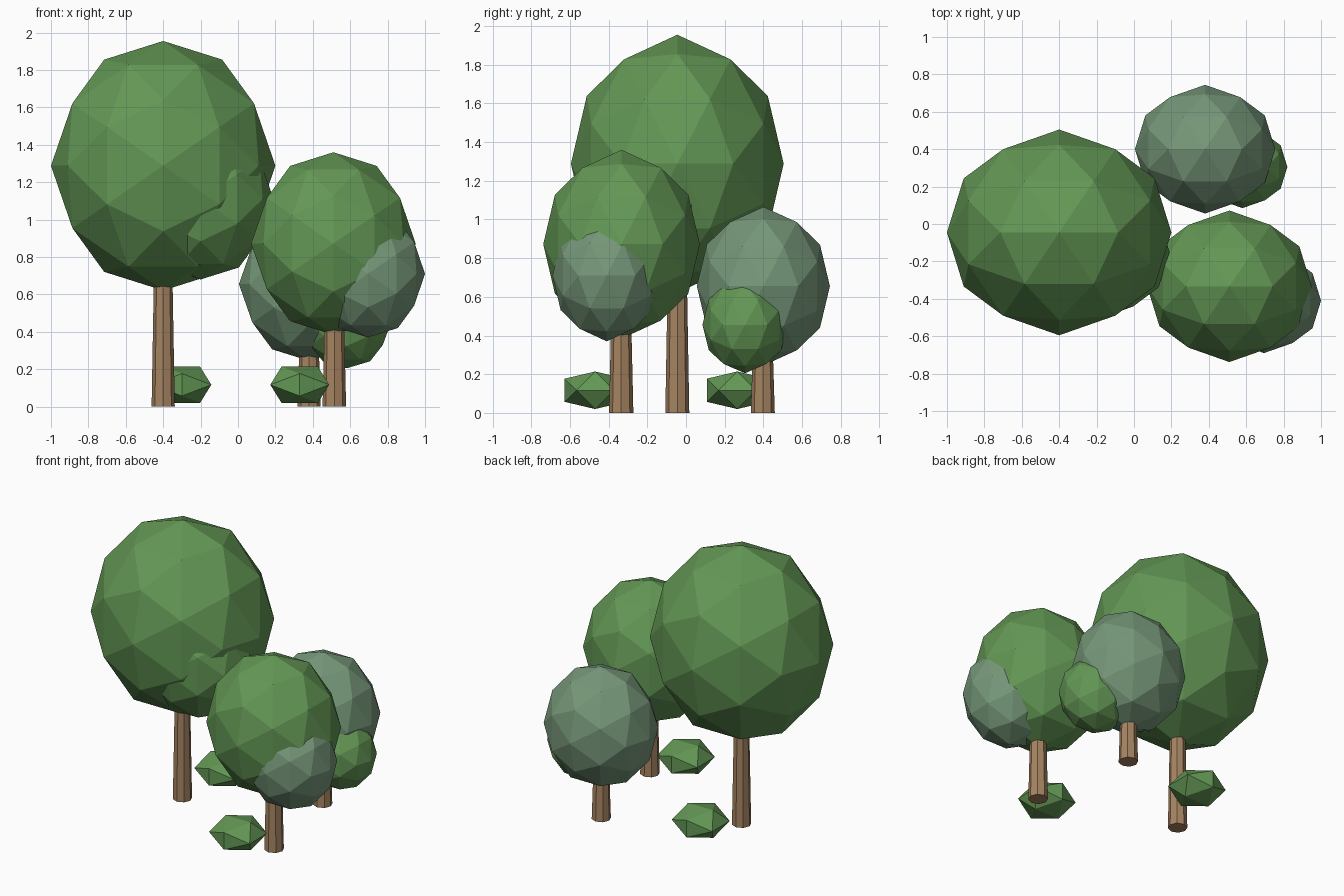
import bpy, bmesh, math
from mathutils import Matrix

if "Cube" in bpy.data.objects:
    bpy.data.objects.remove(bpy.data.objects["Cube"])


def material(name, rgb):
    m = bpy.data.materials.new(name)
    m.diffuse_color = (*rgb, 1)
    m.use_nodes = True
    m.node_tree.nodes["Principled BSDF"].inputs["Base Color"].default_value = m.diffuse_color
    return m


LEAF = material("leaf_green", (0.125, 0.31, 0.09))
SAGE = material("sage_green", (0.18, 0.31, 0.19))
BARK = material("bark_brown", (0.38, 0.23, 0.12))


def finish(name, bm, mat, location):
    mesh = bpy.data.meshes.new(name)
    bm.to_mesh(mesh)
    bm.free()
    mesh.materials.append(mat)
    ob = bpy.data.objects.new(name, mesh)
    ob.location = location
    bpy.context.collection.objects.link(ob)
    return ob


def foliage(name, center, radii, mat, level=2):
    """Faceted ball with an edge of the icosahedron lying across its top."""
    bm = bmesh.new()
    bmesh.ops.create_icosphere(bm, subdivisions=level, radius=1)
    tilt = Matrix.Rotation(-math.atan(2 / (1 + math.sqrt(5))), 4, 'Y')
    bm.transform(Matrix.Diagonal((*radii, 1)) @ tilt)
    return finish(name, bm, mat, center)


def trunk(name, x, y, height, r_bottom, r_top):
    """Tapered eight-sided post."""
    bm = bmesh.new()
    bmesh.ops.create_cone(bm, cap_ends=True, segments=8, radius1=r_bottom,
                          radius2=r_top, depth=height)
    return finish(name, bm, BARK, (x, y, height / 2))


# Tall tree on the left
trunk("tall_trunk", -0.40, -0.045, 0.90, 0.062, 0.046)
foliage("tall_crown", (-0.40, -0.045, 1.288), (0.60, 0.55, 0.667), LEAF)
foliage("tall_side_crown", (-0.20, -0.15, 1.11), (0.39, 0.36, 0.43), LEAF)

# Medium tree at the front right
trunk("medium_trunk", 0.515, -0.335, 0.60, 0.063, 0.049)
foliage("medium_crown", (0.51, -0.333, 0.872), (0.44, 0.405, 0.488), LEAF)
foliage("medium_side_crown", (0.695, -0.41, 0.71), (0.305, 0.28, 0.34), SAGE)

# Small tree at the back
trunk("small_trunk", 0.38, 0.397, 0.45, 0.062, 0.048)
foliage("small_crown", (0.38, 0.40, 0.655), (0.375, 0.344, 0.41), SAGE)
foliage("small_side_crown", (0.58, 0.305, 0.455), (0.24, 0.22, 0.25), LEAF)

# Low bushes on the ground
for name, x, y in (("front_bush", 0.33, -0.47), ("back_bush", -0.30, 0.265)):
    foliage(name, (x, y, 0.117), (0.185, 0.185, 0.114), LEAF, level=1)
